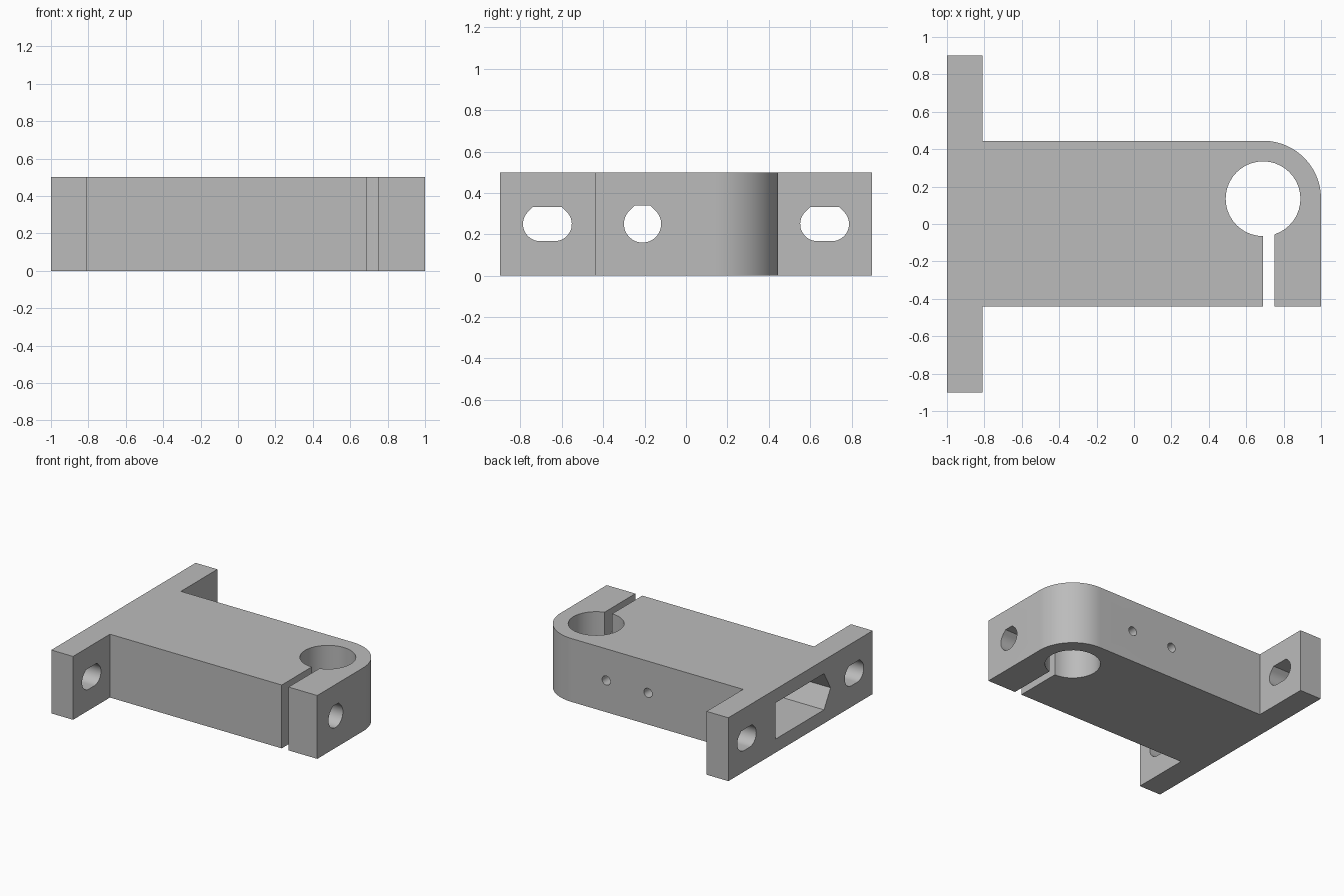
import bpy, bmesh
from math import pi, sin, cos, tan, radians
from mathutils import Vector

if "Cube" in bpy.data.objects:
    bpy.data.objects.remove(bpy.data.objects["Cube"], do_unlink=True)

HEIGHT = 0.5
MID = HEIGHT / 2

grey = bpy.data.materials.new("plain grey")
grey.use_nodes = True
grey.diffuse_color = (0.5, 0.5, 0.5, 1)
grey.node_tree.nodes["Principled BSDF"].inputs["Base Color"].default_value = (0.5, 0.5, 0.5, 1)


def prism(name, outline, axis, start, end):
    """Extrude a 2D outline along x (outline is y, z), y (x, z) or z (x, y)."""
    place = {"x": lambda a, b, d: (d, a, b),
             "y": lambda a, b, d: (a, d, b),
             "z": lambda a, b, d: (a, b, d)}[axis]
    bm = bmesh.new()
    face = bm.faces.new([bm.verts.new(place(a, b, start)) for a, b in outline])
    out = bmesh.ops.extrude_face_region(bm, geom=[face])
    verts = [v for v in out["geom"] if isinstance(v, bmesh.types.BMVert)]
    bmesh.ops.translate(bm, verts=verts, vec=Vector(place(0, 0, end - start)))
    bmesh.ops.recalc_face_normals(bm, faces=bm.faces)
    mesh = bpy.data.meshes.new(name)
    bm.to_mesh(mesh)
    bm.free()
    mesh.materials.append(grey)
    obj = bpy.data.objects.new(name, mesh)
    bpy.context.collection.objects.link(obj)
    return obj


def arc(cx, cy, r, a0, a1, steps):
    angles = [radians(a0 + (a1 - a0) * i / steps) for i in range(steps + 1)]
    return [(cx + r * cos(a), cy + r * sin(a)) for a in angles]


def circle(cx, cy, r, steps):
    return arc(cx, cy, r, 0, 360, steps)[:-1]


def box(a0, a1, b0, b1):
    return [(a0, b0), (a1, b0), (a1, b1), (a0, b1)]


def flat_top_hole(cy, r, half_gap=0.0):
    """Round hole or slot with sloped shoulders and a flat roof."""
    flat = half_gap + r * tan(pi / 8)
    roof = [(cy + flat, MID + r), (cy - flat, MID + r)]
    if half_gap:
        return (arc(cy - half_gap, MID, r, 135, 270, 16)
                + arc(cy + half_gap, MID, r, 270, 405, 16) + roof)
    return arc(cy, MID, r, 135, 405, 32) + roof


# Mounting plate, arm and rounded clamp end as one profile
bore_x, bore_y = 0.69, 0.135
body = prism("clamp_bracket",
             [(-1, -0.9), (-0.81, -0.9), (-0.81, -0.44), (1, -0.44)]
             + arc(bore_x, bore_y, 0.31, 0, 90, 24)
             + [(-0.81, 0.445), (-0.81, 0.9), (-1, 0.9)], "z", 0, HEIGHT)

# Rod bore and clamping slit
cutters = [prism("bore_cutter", circle(bore_x, bore_y, 0.2, 40), "z", -0.1, 0.6),
           prism("slit_cutter", box(0.69, 0.75, -0.6, bore_y), "z", -0.1, 0.6)]

# Mounting slots in both plate wings
for side in (-1, 1):
    cutters.append(prism("slot_cutter", flat_top_hole(side * 0.67, 0.083, 0.035),
                         "x", -1.1, -0.7))

# Clamp bolt hole and pocket with a hexagonal end
bolt_y, hex_r = -0.21, 0.165
pocket = arc(bolt_y, MID, hex_r, 120, 240, 2) + [
    (0.31, MID - hex_r * sin(pi / 3)), (0.31, MID + hex_r * sin(pi / 3))]
cutters.append(prism("pocket_cutter", pocket, "x", -1.1, 0.42))
cutters.append(prism("bolt_cutter", flat_top_hole(bolt_y, 0.09), "x", 0.3, 1.1))

# Small screw holes in the back of the arm
for x in (0.02, 0.385):
    cutters.append(prism("screw_cutter", circle(x, MID, 0.036, 20), "y", 0.2, 0.6))

bpy.context.view_layer.objects.active = body
for cutter in cutters:
    cutter.hide_render = True
    mod = body.modifiers.new("cut", "BOOLEAN")
    mod.operation = "DIFFERENCE"
    mod.solver = "EXACT"
    mod.object = cutter
    bpy.ops.object.modifier_apply(modifier=mod.name)
    bpy.data.objects.remove(cutter, do_unlink=True)

bpy.ops.object.select_all(action="DESELECT")
body.select_set(True)
bpy.ops.object.shade_smooth_by_angle(angle=radians(30))
